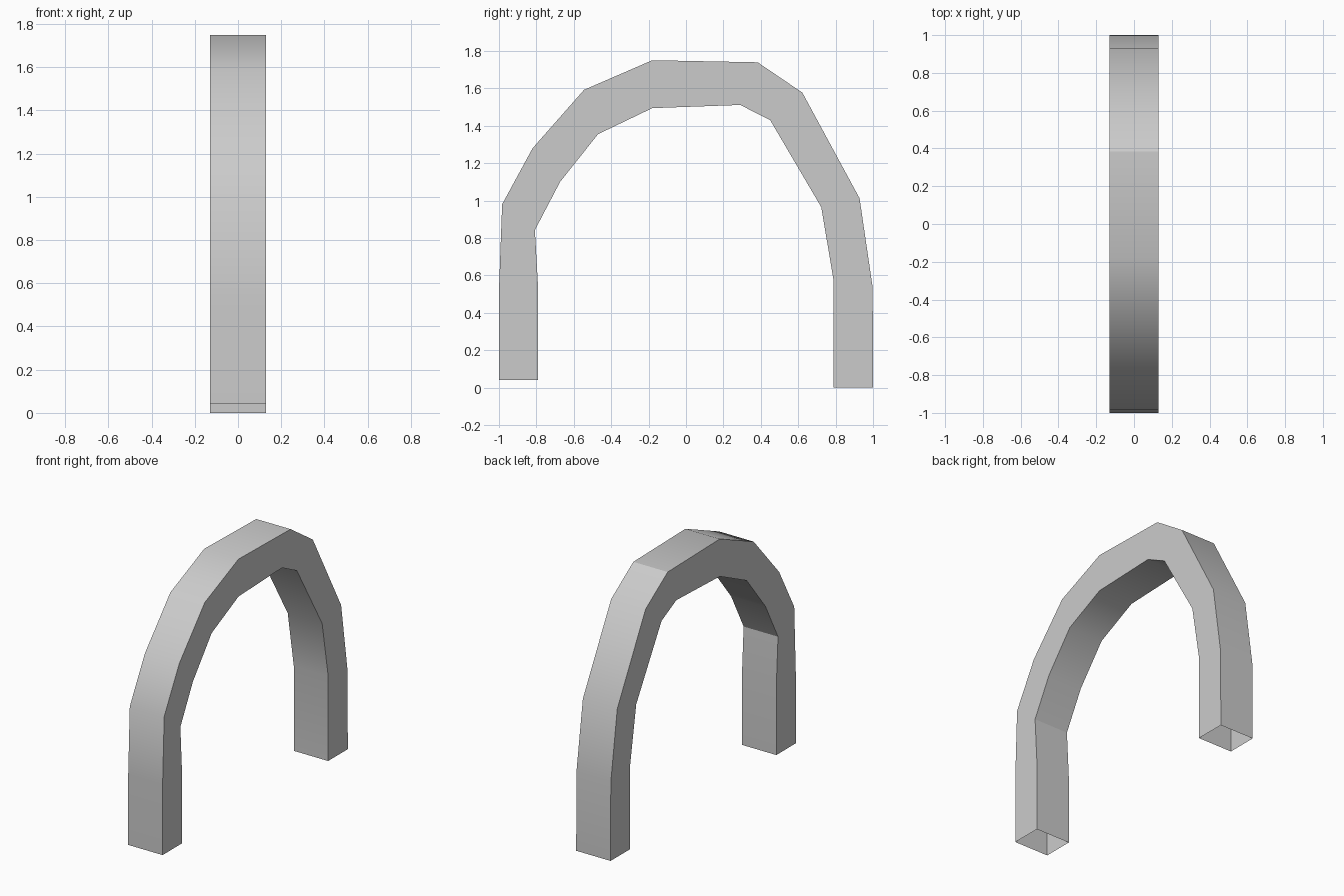
import bpy, bmesh
from math import radians

if "Cube" in bpy.data.objects:
    bpy.data.objects.remove(bpy.data.objects["Cube"])

HALF_WIDTH = 0.13

# Matching outer and inner (y, z) points along the arch, front foot to back foot
outer = [(-1, .04), (-1, .52), (-.983, .98), (-.82, 1.28), (-.545, 1.592), (-.18, 1.75),
         (.383, 1.739), (.622, 1.577), (.928, 1.012), (.998, .535), (1, 0)]
inner = [(-.79, .04), (-.79, .52), (-.808, .842), (-.673, 1.1), (-.47, 1.355), (-.18, 1.494),
         (.29, 1.511), (.45, 1.43), (.723, .965), (.788, .58), (.788, 0)]

# Sweep a rectangular section along the arch, leaving the feet open
bm = bmesh.new()
rings = []
for (yo, zo), (yi, zi) in zip(outer, inner):
    section = [(-HALF_WIDTH, yo, zo), (HALF_WIDTH, yo, zo),
               (HALF_WIDTH, yi, zi), (-HALF_WIDTH, yi, zi)]
    rings.append([bm.verts.new(p) for p in section])
for a, b in zip(rings, rings[1:]):
    for i in range(4):
        j = (i + 1) % 4
        bm.faces.new((a[i], a[j], b[j], b[i]))
bm.normal_update()
# The first face is the outer front of the leg, so it must face -y
if bm.faces[:][0].normal.y > 0:
    bmesh.ops.reverse_faces(bm, faces=bm.faces[:])

mesh = bpy.data.meshes.new("arch")
bm.to_mesh(mesh)
bm.free()
arch = bpy.data.objects.new("arch", mesh)
bpy.context.collection.objects.link(arch)

# Smooth the gentle bends, keep the corners sharp
bpy.context.view_layer.objects.active = arch
arch.select_set(True)
bpy.ops.object.shade_smooth_by_angle(angle=radians(30))
